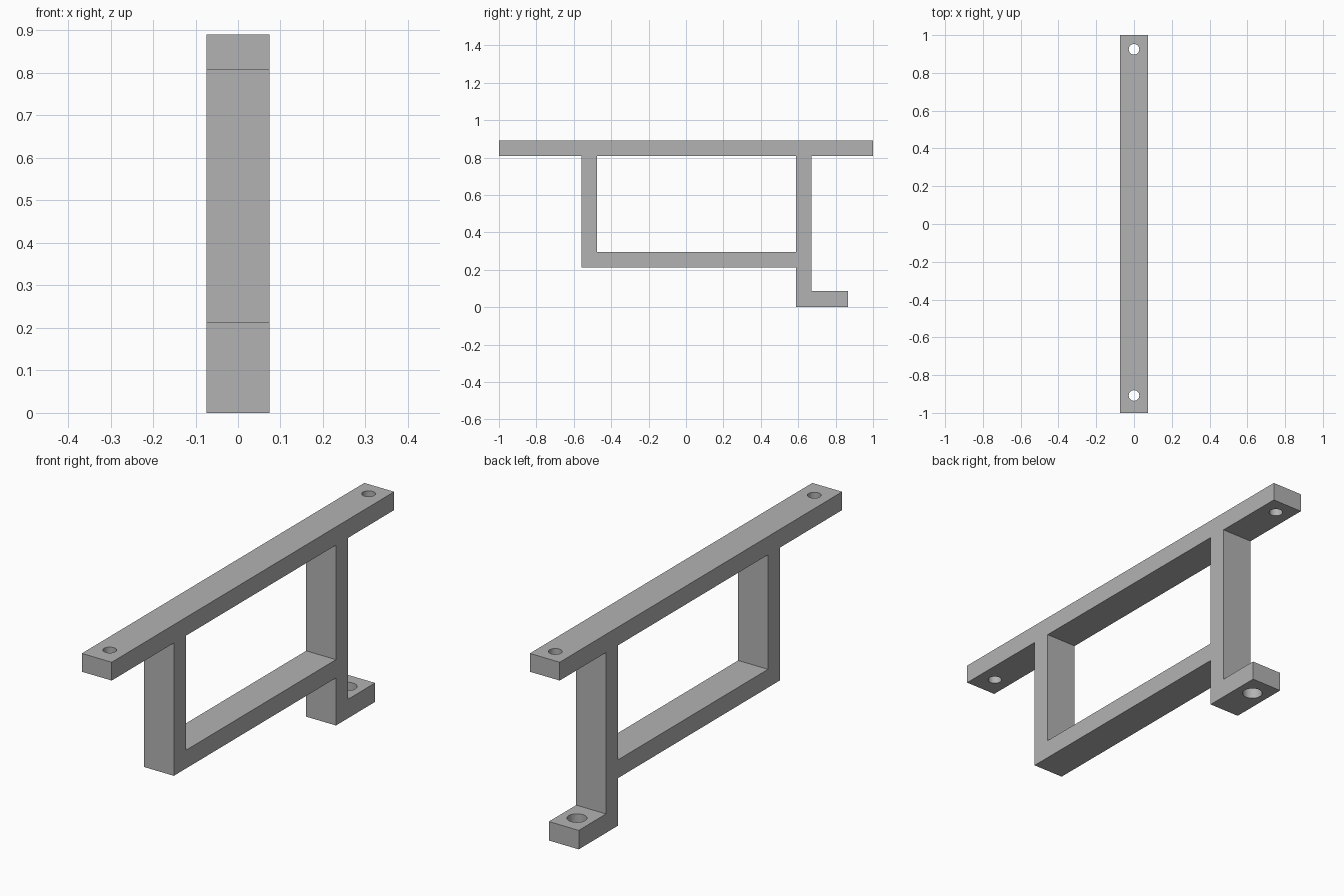
import bpy, bmesh
from mathutils import Matrix, Vector

cube = bpy.data.objects.get("Cube")
if cube:
    bpy.data.objects.remove(cube, do_unlink=True)

HALF_W = 0.074
TOP, TOP_UNDER = 0.89, 0.808
RAIL_TOP, RAIL_UNDER = 0.295, 0.213
FRONT_OUT, FRONT_IN = -0.56, -0.475
BACK_IN, BACK_OUT = 0.588, 0.672
FOOT_END, FOOT_TOP = 0.865, 0.085

grey = bpy.data.materials.new("plain grey")
grey.use_nodes = True
colour = (0.45, 0.45, 0.45, 1)
grey.diffuse_color = colour
grey.node_tree.nodes["Principled BSDF"].inputs["Base Color"].default_value = colour


def make_object(name, bm):
    bmesh.ops.recalc_face_normals(bm, faces=bm.faces)
    mesh = bpy.data.meshes.new(name)
    bm.to_mesh(mesh)
    bm.free()
    mesh.materials.append(grey)
    obj = bpy.data.objects.new(name, mesh)
    bpy.context.collection.objects.link(obj)
    return obj


def extrude_profile(bm, points):
    """Extrude a side outline (y, z) across the full width."""
    face = bm.faces.new([bm.verts.new((-HALF_W, y, z)) for y, z in points])
    moved = bmesh.ops.extrude_face_region(bm, geom=[face])["geom"]
    verts = [v for v in moved if isinstance(v, bmesh.types.BMVert)]
    bmesh.ops.translate(bm, verts=verts, vec=Vector((2 * HALF_W, 0, 0)))


# Side outline: top bar, front post, lower rail, back post and foot
bm = bmesh.new()
extrude_profile(bm, [
    (-1, TOP), (-1, TOP_UNDER), (FRONT_OUT, TOP_UNDER),
    (FRONT_OUT, RAIL_UNDER), (BACK_IN, RAIL_UNDER), (BACK_IN, 0),
    (FOOT_END, 0), (FOOT_END, FOOT_TOP), (BACK_OUT, FOOT_TOP),
    (BACK_OUT, TOP_UNDER), (1, TOP_UNDER), (1, TOP)])
bracket = make_object("bracket_frame", bm)

# Cutter: frame opening plus the three screw holes
bm = bmesh.new()
size = Matrix.Diagonal((1, BACK_IN - FRONT_IN, TOP_UNDER - RAIL_TOP, 1))
middle = (0, (BACK_IN + FRONT_IN) / 2, (TOP_UNDER + RAIL_TOP) / 2)
bmesh.ops.create_cube(bm, size=1, matrix=Matrix.Translation(middle) @ size)
for y, z, radius in ((-0.908, TOP, 0.028), (0.925, TOP, 0.028), (0.772, 0.04, 0.041)):
    bmesh.ops.create_cone(bm, cap_ends=True, segments=32, radius1=radius,
                          radius2=radius, depth=0.3,
                          matrix=Matrix.Translation((0, y, z)))
cutter = make_object("opening_cutter", bm)
cutter.hide_render = True

# Cut the openings, then discard the cutter
cut = bracket.modifiers.new("openings", "BOOLEAN")
cut.operation = "DIFFERENCE"
cut.solver = "EXACT"
cut.object = cutter
bpy.ops.object.select_all(action="DESELECT")
bracket.select_set(True)
bpy.context.view_layer.objects.active = bracket
bpy.ops.object.modifier_apply(modifier=cut.name)
bpy.data.objects.remove(cutter, do_unlink=True)
bpy.ops.object.shade_smooth_by_angle()
